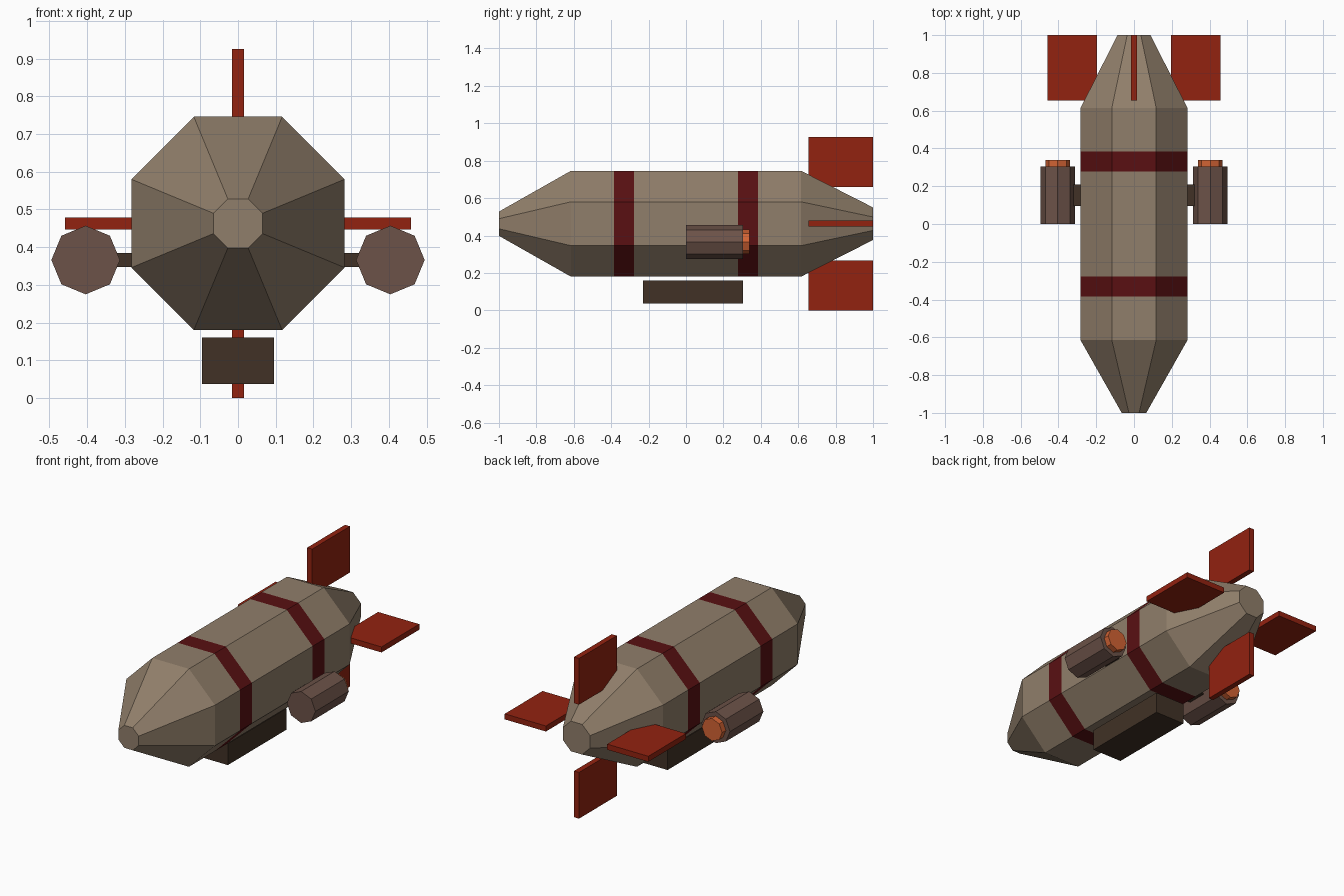
import bpy, bmesh, math
from mathutils import Vector

cube = bpy.data.objects.get("Cube")
if cube:
    bpy.data.objects.remove(cube, do_unlink=True)


def material(name, rgb):
    m = bpy.data.materials.new(name)
    m.use_nodes = True
    m.diffuse_color = (*rgb, 1)
    m.node_tree.nodes["Principled BSDF"].inputs["Base Color"].default_value = (*rgb, 1)
    return m


TAN = material("tan hull", (0.28, 0.21, 0.145))
MAROON = material("maroon stripe", (0.1, 0.005, 0.006))
RED = material("red fin", (0.29, 0.016, 0.005))
BROWN = material("brown engine", (0.15, 0.085, 0.065))
DARK = material("dark brown cabin", (0.052, 0.031, 0.019))
ORANGE = material("orange nozzle", (0.65, 0.125, 0.034))

AXIS_Z = 0.463  # height of the hull centre line


def finish(name, bm, *mats):
    bmesh.ops.recalc_face_normals(bm, faces=bm.faces)
    mesh = bpy.data.meshes.new(name)
    bm.to_mesh(mesh)
    bm.free()
    for m in mats:
        mesh.materials.append(m)
    obj = bpy.data.objects.new(name, mesh)
    bpy.context.collection.objects.link(obj)
    return obj


def box(name, low, high, mat):
    bm = bmesh.new()
    bmesh.ops.create_cube(bm, size=1)
    low, high = Vector(low), Vector(high)
    for v in bm.verts:
        v.co = (low + high) / 2 + v.co * (high - low)
    return finish(name, bm, mat)


def lathe(name, x, z, stations, turn, *mats):
    """Eight-sided body along y; stations are (y, corner radius)."""
    bm = bmesh.new()
    rings = []
    for y, r in stations:
        angles = [(i + turn) * math.tau / 8 for i in range(8)]
        rings.append([bm.verts.new((x + r * math.cos(a), y, z + r * math.sin(a)))
                      for a in angles])
    for a, b in zip(rings, rings[1:]):
        for i in range(8):
            j = (i + 1) % 8
            bm.faces.new((a[i], a[j], b[j], b[i]))
    bm.faces.new(rings[0])
    bm.faces.new(rings[-1])
    return finish(name, bm, *mats)


# Hull with two flush painted bands
corner = 1 / math.cos(math.pi / 8)
full = 0.283 * corner
stations = [(-1, 0.065 * corner)]
stations += [(y, full) for y in (-0.615, -0.384, -0.278, 0.278, 0.384, 0.615)]
stations += [(1, 0.087 * corner)]
hull = lathe("hull", 0, AXIS_Z, stations, 0.5, TAN, MAROON)
for face in hull.data.polygons:
    if 0.278 < abs(face.center.y) < 0.384:
        face.material_index = 1

# Cabin under the hull
box("cabin", (-0.096, -0.23, 0.037), (0.096, 0.305, 0.16), DARK)

# Four tail fins
IN, OUT, HALF = 0.196, 0.463, 0.016
box("top_fin", (-HALF, 0.655, AXIS_Z + IN), (HALF, 1, AXIS_Z + OUT), RED)
box("bottom_fin", (-HALF, 0.655, AXIS_Z - OUT), (HALF, 1, AXIS_Z - IN), RED)

# Side fins, engines, nozzles and struts, one set per side
for side, s in (("left", 1), ("right", -1)):
    def side_box(part, x0, x1, y0, y1, z0, z1, mat):
        xs = sorted((s * x0, s * x1))
        box(f"{side}_{part}", (xs[0], y0, z0), (xs[1], y1, z1), mat)

    side_box("fin", IN, 0.459, 0.655, 1, AXIS_Z - HALF, AXIS_Z + HALF, RED)
    side_box("strut", 0.25, 0.36, 0.095, 0.21, 0.347, 0.385, DARK)
    lathe(f"{side}_engine", s * 0.404, 0.366, [(0, 0.091), (0.305, 0.091)], 0, BROWN)
    lathe(f"{side}_nozzle", s * 0.404, 0.366, [(0.28, 0.065), (0.34, 0.065)], 0, ORANGE)
